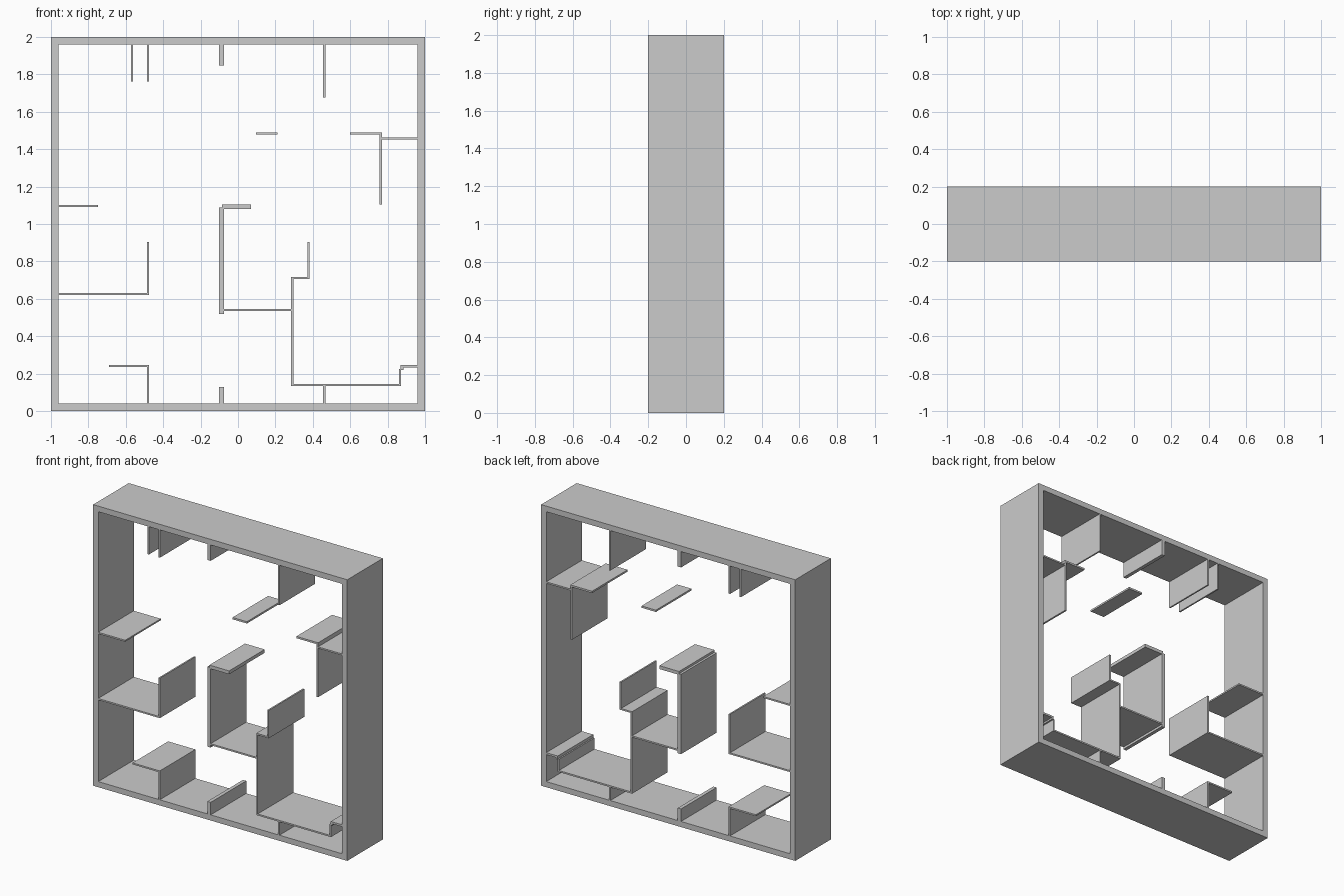
import bpy, bmesh
from mathutils import Vector

if "Cube" in bpy.data.objects:
    bpy.data.objects.remove(bpy.data.objects["Cube"])

DEPTH = 0.4
T = 0.011   # thin partition thickness


def wall(name, path, t=T, closed=False):
    """Full-depth wall following an axis-aligned centreline in x-z, with mitred corners."""
    pts = [Vector(p) for p in path]
    n = len(pts)
    segs = n if closed else n - 1
    normals = []
    for i in range(segs):
        d = (pts[(i + 1) % n] - pts[i]).normalized()
        normals.append(Vector((-d.y, d.x)))
    bm = bmesh.new()
    rings = []
    for i, p in enumerate(pts):
        a = normals[(i - 1) % segs] if closed or i > 0 else normals[0]
        b = normals[i % segs] if closed or i < segs else normals[-1]
        off = (a if (a - b).length < 1e-4 else a + b) * t / 2
        rings.append([bm.verts.new((q.x, y, q.y)) for q, y in
                      ((p - off, -DEPTH / 2), (p + off, -DEPTH / 2),
                       (p + off, DEPTH / 2), (p - off, DEPTH / 2))])
    for i in range(segs):
        r, s = rings[i], rings[(i + 1) % n]
        for k in range(4):
            m = (k + 1) % 4
            bm.faces.new((r[k], r[m], s[m], s[k]))
    if not closed:
        bm.faces.new(rings[0])
        bm.faces.new(rings[-1])
    bmesh.ops.recalc_face_normals(bm, faces=bm.faces)
    mesh = bpy.data.meshes.new(name)
    bm.to_mesh(mesh)
    bm.free()
    obj = bpy.data.objects.new(name, mesh)
    bpy.context.collection.objects.link(obj)


# Outer frame, open front and back
wall("outer_frame", [(-.98, .02), (.98, .02), (.98, 1.98), (-.98, 1.98)], .04, closed=True)

# Fins hanging from the top and stubs rising from the floor
for i, (x, z, t) in enumerate([(-.567, 1.762, T), (-.481, 1.762, T),
                               (-.088, 1.847, .026), (.461, 1.676, T)]):
    wall(f"top_fin_{i + 1}", [(x, 1.96), (x, z)], t)
for i, (x, z, t) in enumerate([(-.088, .129, .026), (.461, .135, T)]):
    wall(f"floor_stub_{i + 1}", [(x, .04), (x, z)], t)

# Left side shelves
wall("left_upper_shelf", [(-.96, 1.097), (-.748, 1.097)])
wall("left_lower_shelf", [(-.96, .626), (-.481, .626), (-.481, .905)])
wall("floor_table", [(-.481, .04), (-.481, .24), (-.69, .24)])

# Right side shelves
wall("right_hook", [(.6, 1.484), (.764, 1.484), (.764, 1.103)], .013)
wall("right_shelf", [(.77, 1.456), (.96, 1.456)])

# Centre: floating slat, thick post with cap, and connecting ledge
wall("floating_slat", [(.097, 1.484), (.21, 1.484)], .013)
wall("centre_post", [(-.088, .519), (-.088, 1.087)], .026)
wall("centre_cap", [(-.085, 1.091), (.07, 1.091)], .024)
wall("centre_ledge", [(-.075, .541), (.286, .541)])

# Stepped partition running down to the lower right channel
wall("stepped_partition", [(.376, .905), (.376, .712), (.29, .712),
                           (.29, .14), (.866, .14), (.866, .225)])
wall("corner_lip", [(.96, .239), (.877, .239), (.877, .22)], .014)
